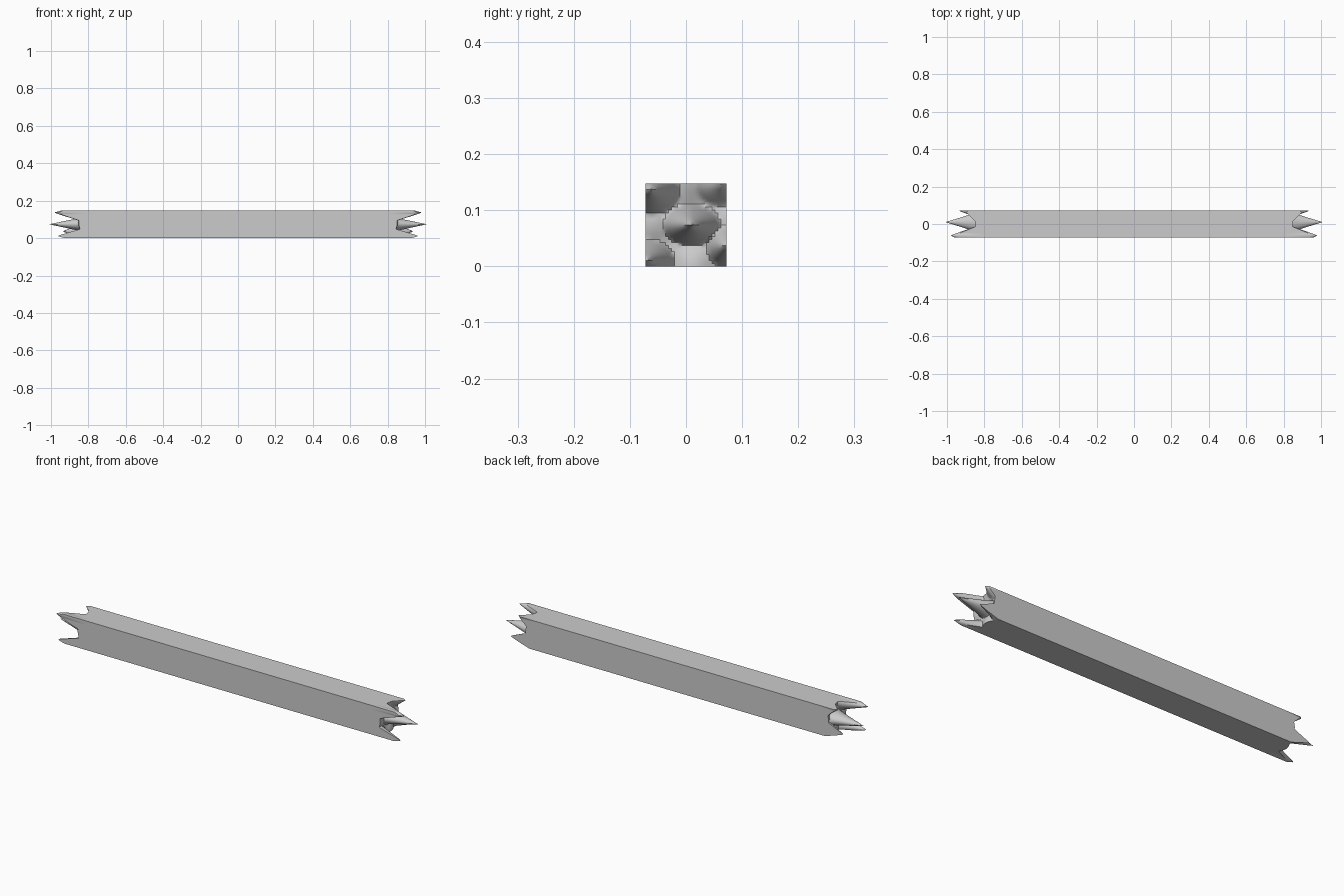
import bpy, bmesh, math

if "Cube" in bpy.data.objects:
    bpy.data.objects.remove(bpy.data.objects["Cube"])

N = 28                    # grid resolution of the broken end
W, H = 0.0725, 0.148      # half width, height
# splinters: tip x, tip y, tip z, radius in y, radius in z
SPIKES = [(0.985, -0.062, 0.136, 0.050, 0.042),
          (1.010, 0.010, 0.074, 0.050, 0.036),
          (0.970, -0.070, 0.012, 0.048, 0.036),
          (0.940, 0.071, 0.036, 0.034, 0.036),
          (0.900, 0.062, 0.147, 0.045, 0.040)]


def end_x(y, z):
    """Depth of the splintered end at one point of the cross-section."""
    base = 0.842 + 0.012 * math.sin(45 * y + 1) * math.cos(38 * z)
    x = base
    for tx, ty, tz, ry, rz in SPIKES:
        d = math.hypot((y - ty) / ry, (z - tz) / rz)
        if d < 1:
            x = max(x, base + (tx - base) * (1 - d) ** 0.95)
    return x


bm = bmesh.new()

# Splintered end surface
grid = []
for i in range(N + 1):
    row = []
    for j in range(N + 1):
        y, z = -W + 2 * W * i / N, H * j / N
        row.append(bm.verts.new((end_x(y, z), y, z)))
    grid.append(row)
for i in range(N):
    for j in range(N):
        bm.faces.new((grid[i][j], grid[i + 1][j], grid[i + 1][j + 1], grid[i][j + 1]))

# Four long sides, from the broken rim back to the middle
rim = ([grid[i][0] for i in range(N)] + [grid[N][j] for j in range(N)]
       + [grid[i][N] for i in range(N, 0, -1)] + [grid[0][j] for j in range(N, 0, -1)])
prev = rim
for x in (0.8, 0.0):
    ring = [bm.verts.new((x, v.co.y, v.co.z)) for v in rim]
    for k in range(len(rim)):
        m = (k + 1) % len(rim)
        bm.faces.new((prev[k], ring[k], ring[m], prev[m]))
    prev = ring
bmesh.ops.recalc_face_normals(bm, faces=bm.faces)
if sum(f.normal.x for f in bm.faces) < 0:
    bmesh.ops.reverse_faces(bm, faces=bm.faces)

mesh = bpy.data.meshes.new("broken_beam")
bm.to_mesh(mesh)
bm.free()
beam = bpy.data.objects.new("broken_beam", mesh)
bpy.context.collection.objects.link(beam)

# Both ends match
mirror = beam.modifiers.new("mirror", 'MIRROR')
mirror.use_axis[0] = True
mirror.use_clip = True

bpy.context.view_layer.objects.active = beam
beam.select_set(True)
bpy.ops.object.modifier_apply(modifier=mirror.name)
bpy.ops.object.shade_smooth_by_angle(angle=math.radians(40))
